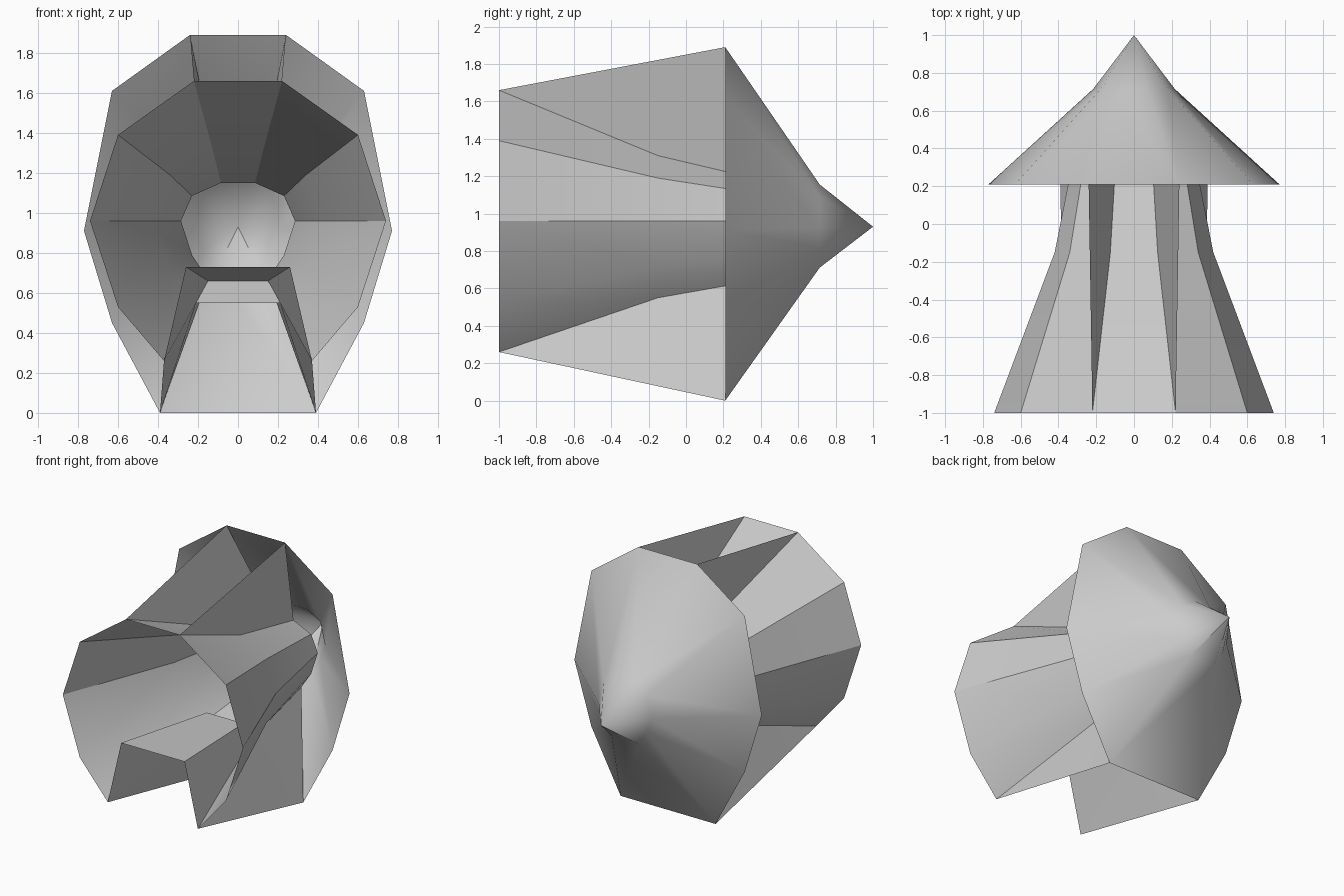
import bpy
import bmesh
import math

old = bpy.data.objects.get("Cube")
if old:
    bpy.data.objects.remove(old, do_unlink=True)

grey = bpy.data.materials.new("light grey")
grey.use_nodes = True
colour = (0.6, 0.6, 0.6, 1)
grey.diffuse_color = colour
grey.node_tree.nodes["Principled BSDF"].inputs["Base Color"].default_value = colour


def make(name, faces, smooth_angle):
    """Build one object from faces given as point lists, welding shared corners."""
    bm = bmesh.new()
    for pts in faces:
        bm.faces.new([bm.verts.new(p) for p in pts])
    bmesh.ops.remove_doubles(bm, verts=bm.verts, dist=0.0005)
    bmesh.ops.recalc_face_normals(bm, faces=bm.faces)
    mesh = bpy.data.meshes.new(name)
    bm.to_mesh(mesh)
    bm.free()
    mesh.materials.append(grey)
    obj = bpy.data.objects.new(name, mesh)
    bpy.context.collection.objects.link(obj)
    bpy.ops.object.select_all(action='DESELECT')
    obj.select_set(True)
    bpy.context.view_layer.objects.active = obj
    bpy.ops.object.shade_smooth_by_angle(angle=math.radians(smooth_angle))


def flip(p):
    return (-p[0], p[1], p[2])


def mirrored(faces):
    return faces + [[flip(p) for p in reversed(f)] for f in faces]


def at(y, half):
    return [(x, y, z) for x, z in half]


def loft(a, b):
    return [[a[i], a[i + 1], b[i + 1], b[i]] for i in range(len(a) - 1)]


def bridge(a, b):
    """Strip across the centre between a point and its mirror image."""
    return [a, flip(a), flip(b), b]


# Pointed cone: rim, narrow ring and tip, right half from top to bottom
axis = 0.93
rim = at(0.21, [(0.24, 1.89), (0.63, 1.61), (0.77, 0.91), (0.63, 0.45), (0.39, 0)])
neck = [(x * 0.28, 0.715, axis + (z - axis) * 0.235) for x, y, z in rim]
tip = (0, 1, axis)
cone = mirrored(loft(rim, neck) + [[neck[i], neck[i + 1], tip] for i in range(4)])
for k in (0, -1):
    cone += [bridge(rim[k], neck[k]), [neck[k], flip(neck[k]), tip]]
make("pointed_cone", cone, 40)

# Funnel: open mouth narrowing toward the inside of the cone
mouth = at(-1, [(0.22, 1.66), (0.6, 1.39), (0.74, 0.96), (0.6, 0.53), (0.37, 0.26)])
waist = at(-0.15, [(0.125, 1.31), (0.34, 1.19), (0.42, 0.96), (0.34, 0.715), (0.21, 0.55)])
throat = at(0.53, [(0.085, 1.15), (0.23, 1.085), (0.285, 0.96), (0.23, 0.79), (0.15, 0.67)])
funnel = mirrored(loft(mouth, waist) + loft(waist, throat))
funnel += [bridge(mouth[0], waist[0]), bridge(waist[0], throat[0]),
           bridge(waist[-1], throat[-1])]

# Raised channel cut along the underside of the mouth
lip, stop = (0.26, -1, 0.73), (0.15, -0.15, 0.66)
funnel += mirrored([[mouth[-1], lip, stop, waist[-1]]])
funnel += [bridge(lip, stop), bridge(waist[-1], stop)]
make("funnel", funnel, 25)

# Fins joining the funnel edges to the cone rim, above and below
for name, k in (("upper_fins", 0), ("lower_fins", -1)):
    make(name, mirrored([[mouth[k], waist[k], rim[k]],
                         [waist[k], throat[k], rim[k]]]), 20)
